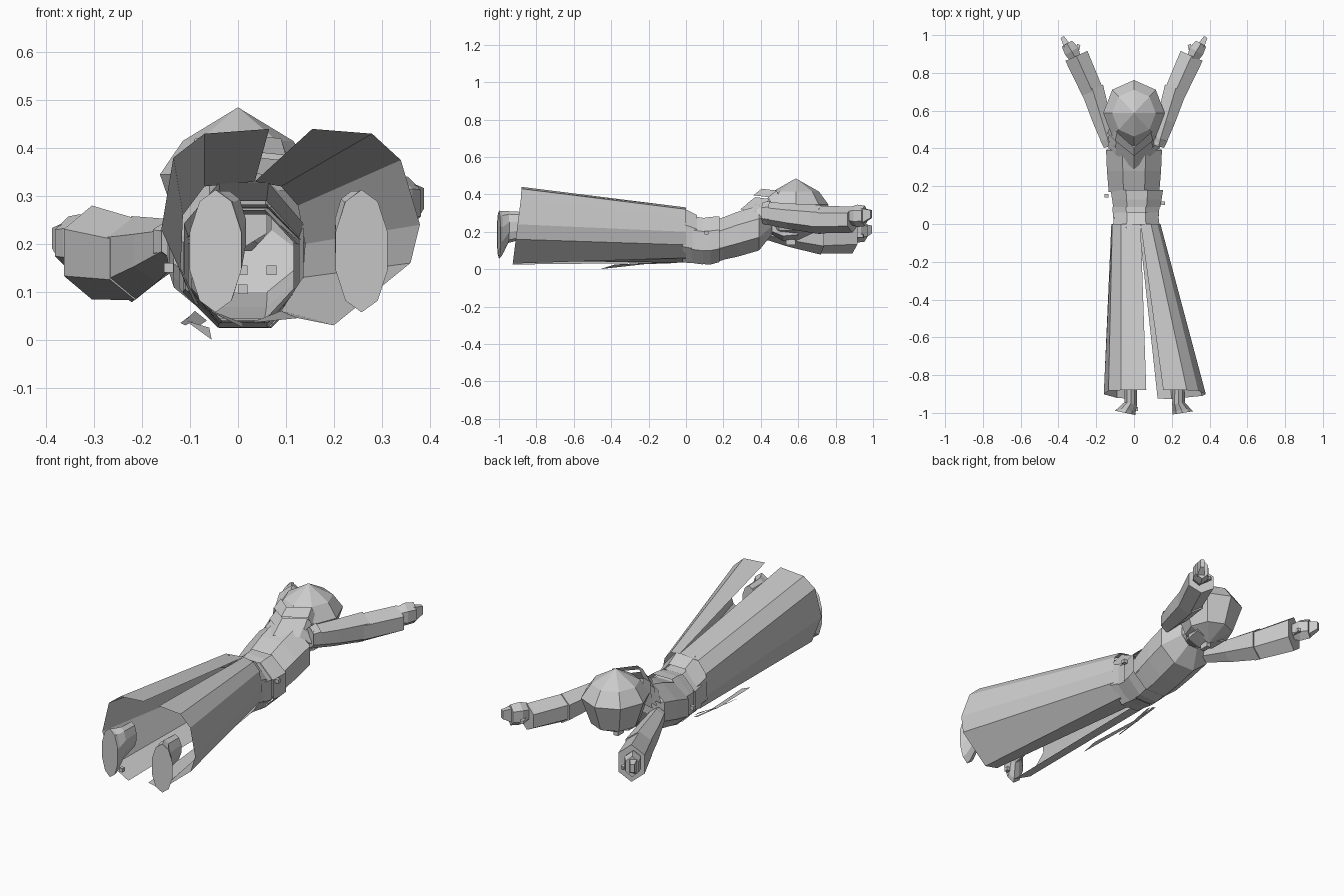
import bpy, bmesh, math
from mathutils import Vector

cube = bpy.data.objects.get("Cube")
if cube:
    bpy.data.objects.remove(cube, do_unlink=True)

grey = bpy.data.materials.new("plain grey")
grey.use_nodes = True
grey.diffuse_color = (0.6, 0.6, 0.6, 1)
bsdf = next(n for n in grey.node_tree.nodes if n.type == 'BSDF_PRINCIPLED')
bsdf.inputs["Base Color"].default_value = (0.6, 0.6, 0.6, 1)


def finish(name, bm):
    bmesh.ops.recalc_face_normals(bm, faces=bm.faces)
    mesh = bpy.data.meshes.new(name)
    bm.to_mesh(mesh)
    bm.free()
    mesh.materials.append(grey)
    obj = bpy.data.objects.new(name, mesh)
    bpy.context.scene.collection.objects.link(obj)
    return obj


def loft(name, rings, n=8, caps=True):
    """Skin rings of (x, y, z, half width, half height) laid along a path."""
    bm = bmesh.new()
    path = Vector(rings[-1][:3]) - Vector(rings[0][:3])
    side = Vector((path.y, -path.x, 0)).normalized()
    loops = []
    for x, y, z, w, h in rings:
        loop = []
        for i in range(n):
            a = math.tau * (i + 0.5) / n
            p = Vector((x, y, z)) + side * w * math.cos(a)
            p.z += h * math.sin(a)
            loop.append(bm.verts.new(p))
        loops.append(loop)
    for a, b in zip(loops, loops[1:]):
        for i in range(n):
            j = (i + 1) % n
            bm.faces.new((a[i], a[j], b[j], b[i]))
    if caps:
        bm.faces.new(loops[0])
        bm.faces.new(loops[-1])
    return finish(name, bm)


def strip(name, first, second):
    """Cloth sheet between two edges."""
    bm = bmesh.new()
    a = [bm.verts.new(p) for p in first]
    b = [bm.verts.new(p) for p in second]
    for i in range(len(a) - 1):
        bm.faces.new((a[i], a[i + 1], b[i + 1], b[i]))
    return finish(name, bm)


def block(name, centre, size):
    bm = bmesh.new()
    bmesh.ops.create_cube(bm, size=1)
    for v in bm.verts:
        v.co = Vector(centre) + Vector([c * s for c, s in zip(v.co, size)])
    return finish(name, bm)


# Long robe skirt: two open panels with slits along the back and the front
def skirt(name, waist, hem):
    def hem_y(z):
        return -0.93 + 0.05 * min(z / 0.4, 1)
    strip(name, [(x, 0.0, z) for x, z in waist],
          [(x, hem_y(z), z) for x, z in hem])


skirt("right_skirt_panel",
      [(0.035, .33), (-.07, .32), (-.115, .26), (-.12, .15), (-.08, .07), (0.01, .035)],
      [(0.065, .44), (-.07, .43), (-.135, .38), (-.16, .23), (-.09, .075), (0.01, .025)])
skirt("left_skirt_panel",
      [(0.035, .33), (.09, .32), (.125, .28), (.14, .2), (.135, .13), (.09, .06), (.025, .035)],
      [(.155, .44), (.28, .43), (.34, .375), (.38, .24), (.36, .16), (.2, .03), (.125, .045)])

# Hollow torso, waist wraps and belt
loft("skirt_yoke", [(.012, -.02, .182, .135, .158), (.012, .06, .16, .125, .14)], 8, False)
loft("waist", [(.01, .02, .155, .115, .125), (.01, .12, .15, .125, .13),
               (.01, .2, .155, .135, .115)], 8, False)
loft("belt", [(.015, .09, .15, .135, .133), (.015, .13, .152, .142, .138),
              (.015, .18, .16, .15, .132)], 8, False)
loft("jacket_tail", [(.01, .03, .158, .13, .135), (.01, .09, .15, .135, .135)], 8, False)
loft("chest", [(0, .17, .155, .145, .12), (0, .28, .188, .155, .13),
               (0, .39, .22, .16, .13), (0, .46, .26, .075, .08)], 8, False)
loft("neck", [(0, .4, .26, .07, .075), (0, .52, .29, .06, .07)], 6)

# Layered collar forming a V across the back
for i, (low, top) in enumerate([(0.29, .355), (.325, .385), (.36, .43)]):
    outer = [(-.14, low + .12, .27), (-.1, low + .08, top - .045), (0, low, top - .035),
             (.1, low + .08, top - .045), (.14, low + .12, .27)]
    inner = [(x * .9, y + .045, z + .035) for x, y, z in outer]
    strip("collar_layer_%d" % (i + 1), outer, inner)

# Faceted head: shallow crown, deeper jaw, simple face on the underside
bm = bmesh.new()
bmesh.ops.create_uvsphere(bm, u_segments=8, v_segments=4, radius=1)
for v in bm.verts:
    z = .14 * v.co.z ** 2 if v.co.z > 0 else .195 * v.co.z
    v.co = Vector((v.co.x * .163, .587 + v.co.y * .175, .345 + z))
finish("head", bm)
loft("chin", [(0, .45, .22, .04, .03), (0, .52, .205, .09, .055), (0, .6, .21, .1, .05)], 6)
block("nose", (0, .56, .15), (.025, .05, .04))

# Sleeves and hands
arms = {"left": (1, (.3, .265, .265), (.06, .078, .07)),
        "right": (-1, (.205, .168, .182), (.045, .09, .098))}
for side, (s, (z0, z1, z2), (h0, h1, h2)) in arms.items():
    loft(side + "_upper_sleeve", [(s * .13, .42, z0, .04, h0),
                                  (s * .17, .55, (z0 + z1) / 2, .057, (h0 + h1) / 2),
                                  (s * .222, .72, z1, .07, h1)], 6)
    loft(side + "_lower_sleeve", [(s * .215, .69, z1, .066, h1 * .95),
                                  (s * .305, .89, z2, .074, h2)], 6)
    loft(side + "_shoulder_band", [(s * .13, .41, z0, .035, h0 * .95),
                                   (s * .14, .45, z0, .045, h0 * 1.1)], 6, False)
    zh = z2 + .02
    loft(side + "_hand", [(s * .3, .86, zh, .03, .04), (s * .33, .915, zh, .046, .06),
                          (s * .355, .955, zh, .036, .055)], 6)
    loft(side + "_fingers", [(s * .355, .945, zh, .026, .055),
                             (s * .38, .99, zh + .01, .014, .03)], 4)
    loft(side + "_thumb", [(s * .31, .895, zh - .02, .02, .02),
                           (s * .292, .95, zh - .025, .012, .012)], 4)

# Boots with short shins tucked under the hem, toes pointing down
for side, x, shift in (("right", -.047, .03), ("left", .258, -.022)):
    loft(side + "_boot", [(x, -1, .185, .058, .128), (x + shift * .3, -.985, .19, .05, .12),
                          (x + shift, -.95, .225, .036, .085),
                          (x + shift, -.86, .235, .034, .07)], 10)

# Loose sash ends below the waist
strip("sash_end_long", [(-.09, .02, .06), (-.11, -.1, .04), (-.055, -.46, 0)],
      [(-.065, .02, .04), (-.08, -.1, .03), (-.06, -.38, .025)])
strip("sash_end_short", [(-.1, .05, .05), (-.12, -.25, .035)],
      [(-.08, .05, .045), (-.11, -.25, .03)])

# Small square beads
beads = [(-.145, .15, .15), (.155, .11, .195), (.01, -.98, .105),
         (.01, -.03, .145), (.07, -.03, .145)]
for i, p in enumerate(beads):
    block("bead_%d" % (i + 1), p, (.02, .02, .02))
